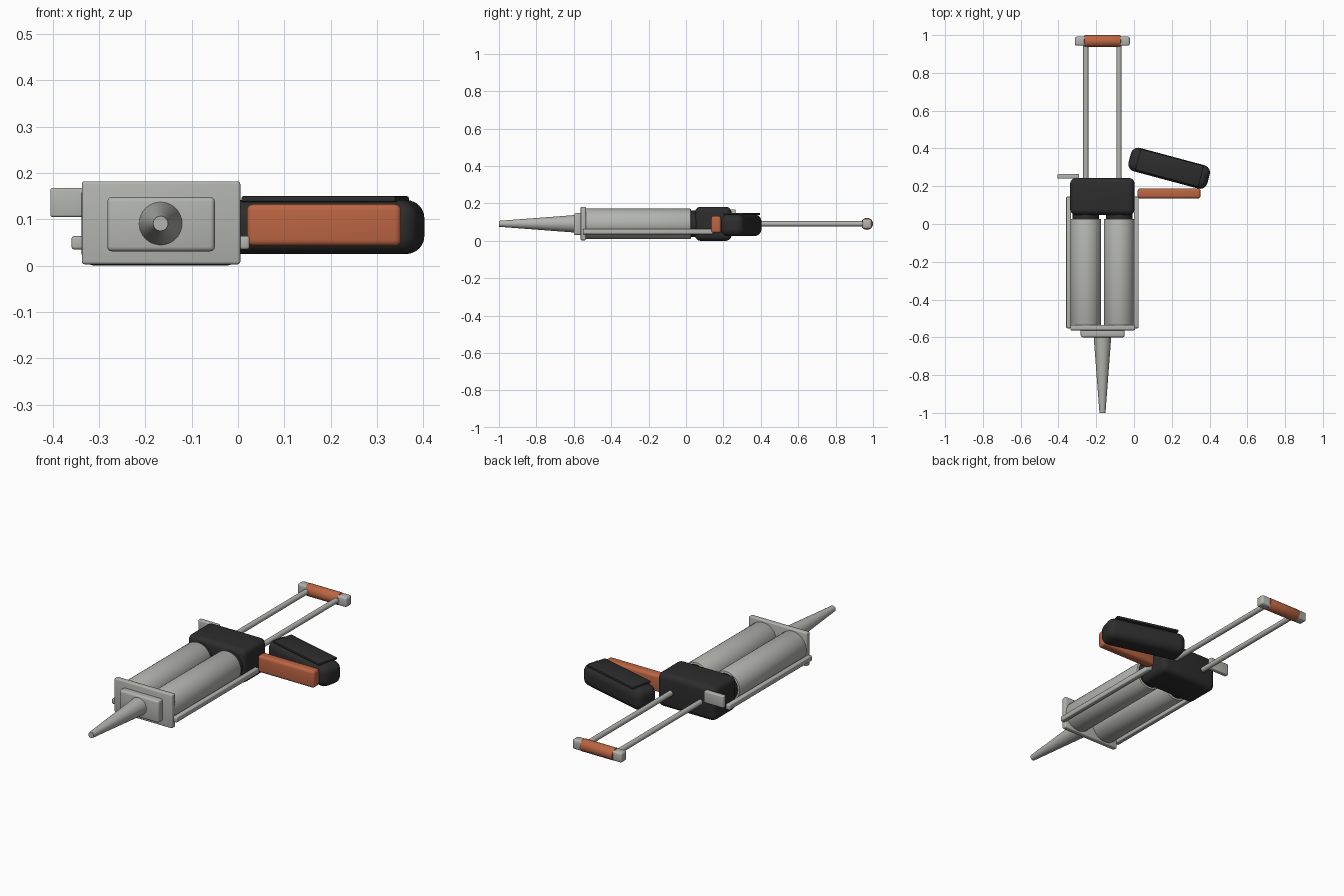
import bpy, math

if "Cube" in bpy.data.objects:
    bpy.data.objects.remove(bpy.data.objects["Cube"])


def material(name, color):
    m = bpy.data.materials.new(name)
    m.diffuse_color = (*color, 1)
    m.use_nodes = True
    m.node_tree.nodes["Principled BSDF"].inputs["Base Color"].default_value = m.diffuse_color
    return m


grey = material("light_grey", (0.45, 0.46, 0.43))
dark = material("charcoal", (0.026, 0.026, 0.027))
orange = material("burnt_orange", (0.50, 0.13, 0.055))

CX, CZ = -0.167, 0.091      # long axis of the tool
SPACING = 0.088             # half distance between the twin tubes


def finish(name, mat, bevel, segments):
    ob = bpy.context.object
    ob.name = name
    ob.data.materials.append(mat)
    if bevel:
        mod = ob.modifiers.new("soft_edges", 'BEVEL')
        mod.width, mod.segments = bevel, segments
        mod.limit_method = 'ANGLE'
        mod.angle_limit = math.radians(40)
        bpy.ops.object.modifier_apply(modifier=mod.name)
    bpy.ops.object.shade_smooth_by_angle(angle=math.radians(40))
    return ob


def box(name, x, y, z, mat, bevel=0.006, segments=3):
    """Soft-edged box given by its (min, max) along each axis."""
    spans = (x, y, z)
    bpy.ops.mesh.primitive_cube_add(size=1, location=[(a + b) / 2 for a, b in spans])
    bpy.context.object.scale = [b - a for a, b in spans]
    bpy.ops.object.transform_apply(location=False, rotation=False, scale=True)
    return finish(name, mat, bevel, segments)


def tube(name, x, y0, y1, r0, r1, mat, bevel=0.0):
    """Round part along y, radius r0 at y0 and r1 at y1."""
    bpy.ops.mesh.primitive_cone_add(vertices=40, radius1=r0, radius2=r1, depth=y1 - y0,
                                    location=(x, (y0 + y1) / 2, CZ),
                                    rotation=(-math.pi / 2, 0, 0))
    return finish(name, mat, bevel, 2)


# Nozzle and front plates
tube("nozzle", CX, -1.0, -0.59, 0.016, 0.047, grey)
box("nozzle_block", (-0.282, -0.05), (-0.60, -0.555), (0.031, 0.148), grey, 0.01)
box("front_plate", (-0.337, 0.005), (-0.563, -0.535), (0.003, 0.182), grey)

# Twin cartridges, collars, plunger rods and side rails
for side, s in (("left", -1), ("right", 1)):
    x = CX + s * SPACING
    tube(side + "_cartridge", x, -0.54, 0.027, 0.081, 0.081, grey, 0.006)
    tube(side + "_collar", x, 0.02, 0.08, 0.070, 0.070, dark)
    tube(side + "_plunger_rod", x, 0.2, 0.96, 0.0138, 0.0138, grey)
    rx = CX + s * 0.179
    box(side + "_rail", (rx - 0.013, rx + 0.013), (-0.552, 0.145), (0.035, 0.064), grey)

# Main body and release lever
box("body", (-0.338, 0.003), (0.048, 0.243), (0.0, 0.182), dark, 0.03, 5)
box("release_lever", (-0.405, -0.29), (0.24, 0.265), (0.105, 0.168), grey, 0.005)

# Pull handle at the back
box("pull_bar", (-0.313, -0.022), (0.944, 0.992), (CZ - 0.026, CZ + 0.026), grey, 0.01)
sleeve = tube("pull_sleeve", CX, 0.968 - 0.097, 0.968 + 0.097, 0.032, 0.032, orange, 0.005)
sleeve.rotation_euler = (0, math.pi / 2, 0)

# Trigger
box("trigger", (0.019, 0.352), (0.135, 0.188), (0.042, 0.133), orange, 0.014, 4)

# Angled grip with its cover plate
gx, gy = 0.186, 0.295
for ob in (box("grip", (gx - 0.216, gx + 0.216), (gy - 0.064, gy + 0.064), (0.025, 0.142),
               dark, 0.04, 6),
           box("grip_cover", (gx - 0.171, gx + 0.174), (gy - 0.055, gy + 0.06), (0.137, 0.150),
               dark, 0.004, 2)):
    x0, y0 = ob.location.x - gx, ob.location.y - gy
    a = math.radians(-15)
    ob.location.x = gx + x0 * math.cos(a) - y0 * math.sin(a)
    ob.location.y = gy + x0 * math.sin(a) + y0 * math.cos(a)
    ob.rotation_euler.z = a
